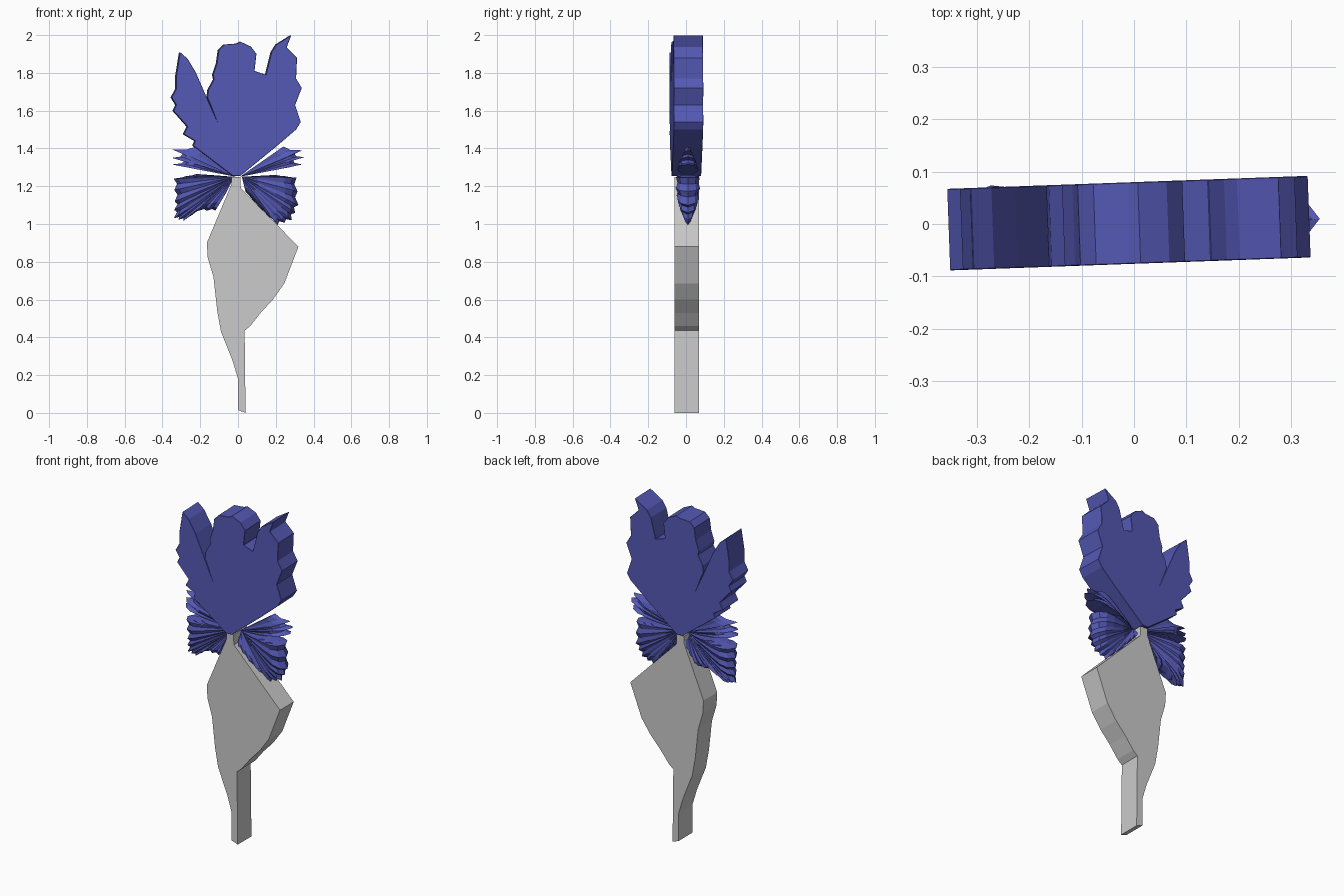
import bpy, bmesh, math
from mathutils import Matrix

if "Cube" in bpy.data.objects:
    bpy.data.objects.remove(bpy.data.objects["Cube"])

blue = bpy.data.materials.new("petal_blue")
blue.diffuse_color = (0.09, 0.10, 0.46, 1)
blue.use_nodes = True
blue.node_tree.nodes["Principled BSDF"].inputs["Base Color"].default_value = blue.diffuse_color


def finish(bm, name, mat=None):
    bmesh.ops.recalc_face_normals(bm, faces=bm.faces)
    me = bpy.data.meshes.new(name)
    bm.to_mesh(me)
    bm.free()
    ob = bpy.data.objects.new(name, me)
    bpy.context.collection.objects.link(ob)
    if mat:
        me.materials.append(mat)
    return ob


def slab(name, pts, y0, y1, mat=None, turn=0.0, bevel=0.0):
    """Extrude a front-view outline (hundredths) along y."""
    bm = bmesh.new()
    face = bm.faces.new([bm.verts.new((x / 100, y0, z / 100)) for x, z in pts])
    ext = bmesh.ops.extrude_face_region(bm, geom=[face])
    for v in ext["geom"]:
        if isinstance(v, bmesh.types.BMVert):
            v.co.y = y1
    bmesh.ops.rotate(bm, verts=bm.verts, matrix=Matrix.Rotation(turn, 3, "Z"))
    ob = finish(bm, name, mat)
    if bevel:
        m = ob.modifiers.new("edge", "BEVEL")
        m.width = bevel
        m.segments = 1
        m.angle_limit = math.radians(60)
        m.limit_method = "ANGLE"
    return ob


def fan(name, root, tips, steps):
    """Fluted petal: lens-shaped sections fanned from a root to the tips."""
    rays = []
    for (ax, az), (bx, bz) in zip(tips, tips[1:]):
        for s in range(steps):
            t = s / steps
            rays.append((ax + (bx - ax) * t, az + (bz - az) * t))
    rays.append(tips[-1])
    lens = [(0, .12), (.3, .55), (.6, .9), (.8, 1), (.93, .7)]
    bm = bmesh.new()
    rings = []
    for i, (tx, tz) in enumerate(rays):
        flute = i % 2
        reach = 1 - 0.05 * flute
        fall = math.sqrt(max(0.1, 1 - ((tz / 100 - 1.2) / 0.215) ** 2))
        half = 0.064 * fall * (1 - 0.14 * flute)

        def point(f, y):
            return bm.verts.new(((root[0] + (tx - root[0]) * f * reach) / 100,
                                 0.01 + y,
                                 (root[1] + (tz - root[1]) * f * reach) / 100))
        ring = [point(f, -w * half) for f, w in lens] + [point(1, 0)]
        ring += [point(f, w * half) for f, w in reversed(lens)]
        rings.append(ring)
    n = len(rings[0])
    for a, b in zip(rings, rings[1:]):
        for j in range(n):
            k = (j + 1) % n
            bm.faces.new((a[j], a[k], b[k], b[j]))
    bm.faces.new(rings[0])
    bm.faces.new(rings[-1])
    bmesh.ops.remove_doubles(bm, verts=bm.verts, dist=0.0002)
    return finish(bm, name, blue)


# Stem with its broad leaf
slab("stem_leaf", [
    (-3.5, 125), (-3.5, 121), (-16.5, 90), (-16, 82), (-13, 72), (-11, 54),
    (-9, 43), (-3, 28), (0, 18), (0, 1.5), (4, 0), (3.5, 43.5), (6.5, 46),
    (12, 53), (18.5, 60), (24.5, 68.5), (32, 88), (1.5, 119), (1.2, 125)],
    -0.06, 0.07)

# Upright petals with the ragged top outline
slab("upper_petals", [
    (-3, 125.5), (1, 125.5), (20, 141), (30.5, 150), (33, 154), (30, 163),
    (33.5, 172), (30.5, 177), (31, 188), (25.5, 193.5), (28, 200), (20, 195),
    (17.5, 191), (14.5, 179), (8.5, 181), (9.5, 190), (6.5, 194), (1, 196.5),
    (-1, 195.5), (-7.5, 195), (-10.5, 192), (-11.5, 185), (-13.5, 179),
    (-13, 176.5), (-16, 171), (-16.5, 167), (-15, 163.5), (-11, 153.5),
    (-17.5, 168.5), (-22.5, 180), (-27, 187.5), (-31, 191), (-33, 178.5),
    (-33, 171.5), (-35.5, 167), (-33, 163), (-34.5, 160), (-27, 151.5),
    (-29, 147.5), (-23, 144), (-24, 141.5)],
    -0.076, 0.08, blue, turn=0.036, bevel=0.006)

# Lower fluted petals, a narrow and a broad fan on each side
fan("left_narrow_petal", (-1, 125), [
    (-22, 141), (-35, 139.5), (-29, 137.5), (-35, 135), (-28, 133.5),
    (-35, 131.5), (-27, 130)], 2)
fan("right_narrow_petal", (1, 125), [
    (24, 141), (34, 139), (30, 137), (35.5, 135.5), (29, 134),
    (34, 131.5), (27, 130)], 2)
fan("left_broad_petal", (-2, 125), [
    (-22, 126.5), (-34, 124), (-33.5, 112), (-34, 103), (-29, 101.5),
    (-21, 107), (-12, 107), (-6, 117)], 4)
fan("right_broad_petal", (2, 125), [
    (20, 126), (31, 124.5), (32, 110), (28.5, 102), (21, 99.5),
    (12, 108), (4, 117)], 4)
